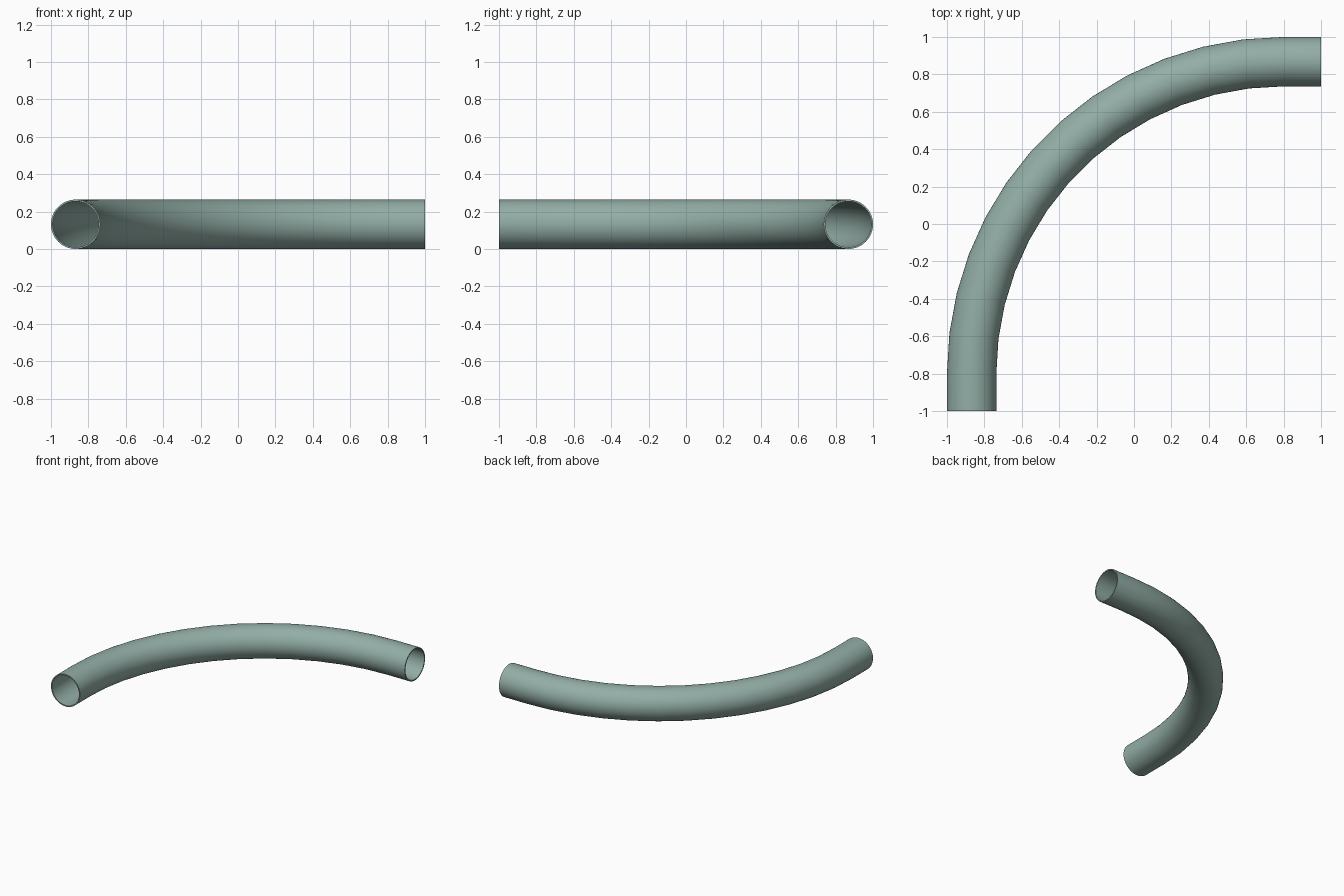
import bpy, bmesh
from math import sin, cos, pi, radians

if "Cube" in bpy.data.objects:
    bpy.data.objects.remove(bpy.data.objects["Cube"])

R_OUT, R_IN = 0.132, 0.123    # pipe wall
BEND, SEGS, SIDES = 1.668, 13, 48
CX, CY = 0.8, -0.8            # bend centre

# Path stations: position and horizontal outward direction
path = [((CX - BEND, -1.0), (-1.0, 0.0))]
for i in range(SEGS + 1):
    a = pi / 2 * i / SEGS
    d = (-cos(a), sin(a))
    path.append(((CX + BEND * d[0], CY + BEND * d[1]), d))
path.append(((1.0, CY + BEND), (0.0, 1.0)))

bm = bmesh.new()


def shell(radius):
    """Rings of vertices along the path, joined by quads."""
    rings = []
    for (x, y), (dx, dy) in path:
        ring = []
        for k in range(SIDES):
            t = 2 * pi * k / SIDES
            o = radius * cos(t)
            ring.append(bm.verts.new((x + dx * o, y + dy * o, R_OUT + radius * sin(t))))
        rings.append(ring)
    for r0, r1 in zip(rings, rings[1:]):
        bridge(r0, r1)
    return rings


def bridge(r0, r1):
    for k in range(SIDES):
        n = (k + 1) % SIDES
        bm.faces.new((r0[k], r0[n], r1[n], r1[k]))


# Outer wall, inner wall and the two end rims
outer, inner = shell(R_OUT), shell(R_IN)
bridge(outer[0], inner[0])
bridge(outer[-1], inner[-1])
bmesh.ops.recalc_face_normals(bm, faces=bm.faces)

mesh = bpy.data.meshes.new("pipe_bend")
bm.to_mesh(mesh)
bm.free()
pipe = bpy.data.objects.new("pipe_bend", mesh)
bpy.context.collection.objects.link(pipe)

# Muted green finish
mat = bpy.data.materials.new("pipe_green")
mat.diffuse_color = (0.29, 0.42, 0.38, 1)
mat.use_nodes = True
mat.node_tree.nodes["Principled BSDF"].inputs["Base Color"].default_value = mat.diffuse_color
mesh.materials.append(mat)

bpy.context.view_layer.objects.active = pipe
pipe.select_set(True)
bpy.ops.object.shade_smooth_by_angle(angle=radians(30))
